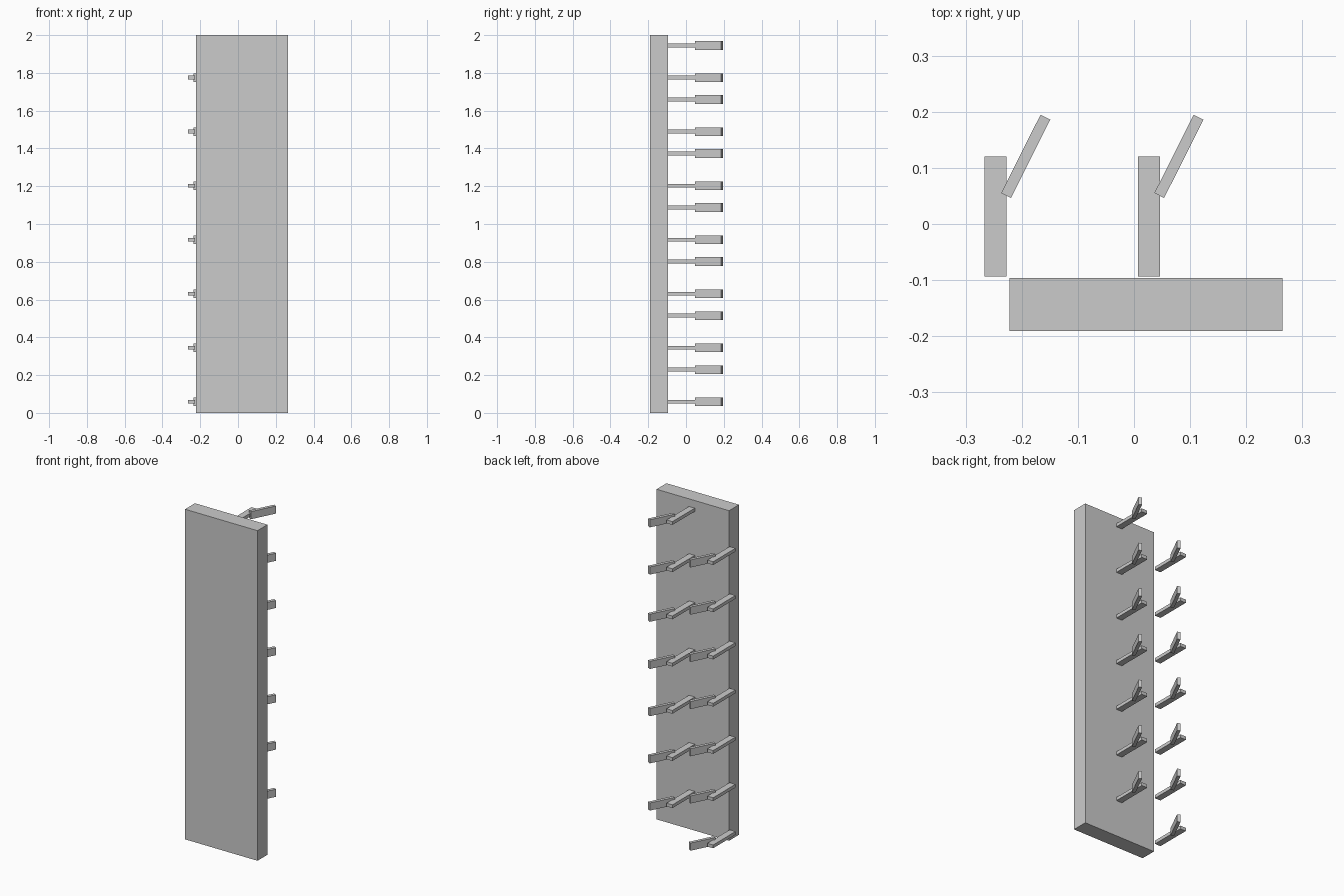
import bpy
import math

if "Cube" in bpy.data.objects:
    bpy.data.objects.remove(bpy.data.objects["Cube"])


def box(name, center, size, angle=0.0):
    bpy.ops.mesh.primitive_cube_add(size=1, location=center, rotation=(0, 0, angle))
    ob = bpy.context.object
    ob.name = name
    ob.scale = size
    bpy.ops.object.transform_apply(location=False, rotation=True, scale=True)
    return ob


# Tall backing panel
box("panel", (0.0215, -0.1435, 1.0), (0.486, 0.095, 2.0))

# Two staggered columns of branching pegs
PITCH = 0.286
for side, x, z0 in (("left", -0.2465, 0.059), ("right", 0.0265, 0.229)):
    for i in range(7):
        z = z0 + i * PITCH
        # flat trunk of the peg
        box(f"peg_{side}_{i + 1}", (x, 0.013, z), (0.039, 0.214, 0.020))
        # angled upright branch
        box(f"branch_{side}_{i + 1}", (x + 0.0535, 0.1205, z),
            (0.156, 0.0195, 0.046), math.radians(63.3))
